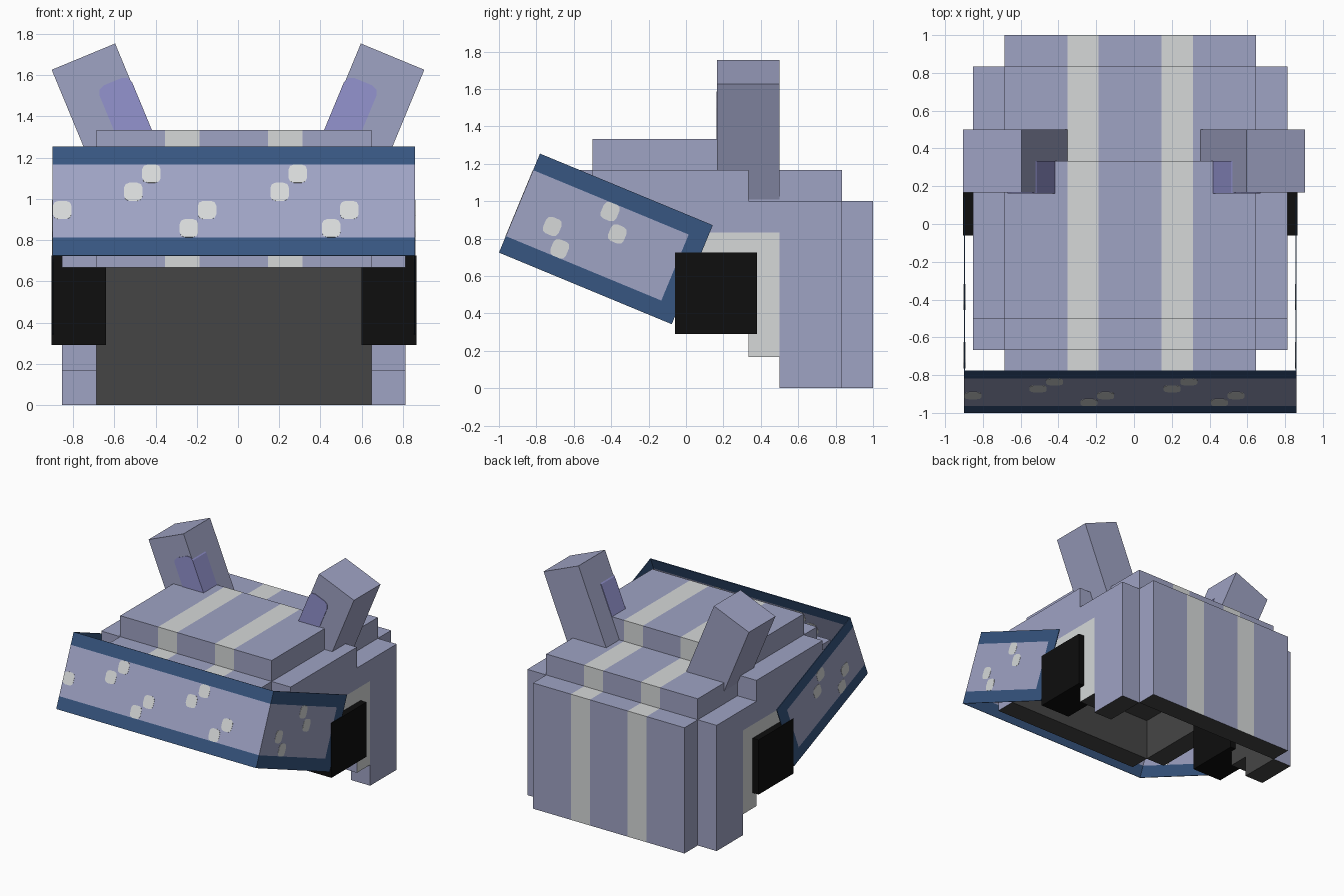
import bpy, bmesh, math
from mathutils import Matrix, Vector

if "Cube" in bpy.data.objects:
    bpy.data.objects.remove(bpy.data.objects["Cube"], do_unlink=True)


def material(name, hex_code):
    def linear(c):
        return c / 12.92 if c <= 0.04045 else ((c + 0.055) / 1.055) ** 2.4
    rgb = [linear(int(hex_code[i:i + 2], 16) / 255) for i in (0, 2, 4)]
    m = bpy.data.materials.new(name)
    m.use_nodes = True
    m.diffuse_color = (*rgb, 1)
    m.node_tree.nodes["Principled BSDF"].inputs["Base Color"].default_value = (*rgb, 1)
    return m


LILAC = material("lilac", "9fa3c4")
PALE = material("pale grey", "d6d9d9")
DARK = material("dark lining", "454545")
BLUE = material("navy blue", "375681")
BLACK = material("black", "0e0e0e")
VIOLET = material("violet", "9393cf")

U = 1 / 6                                    # grid step of the blocky style
MID = Matrix.Translation((-0.02, 0, 0))      # the hood sits slightly off centre


def box(name, lo, hi, mats, rule=None, cuts=(), matrix=MID, chamfer=0, chamfer_axis=0):
    """Box between two corners, cut at (axis, value) planes, coloured by rule."""
    lo, hi = Vector(lo), Vector(hi)
    bm = bmesh.new()
    bmesh.ops.create_cube(bm, size=1)
    for v in bm.verts:
        v.co = (lo + hi) / 2 + v.co * (hi - lo)
    if chamfer:
        edges = [e for e in bm.edges
                 if abs((e.verts[0].co - e.verts[1].co).normalized()[chamfer_axis]) > 0.9]
        bmesh.ops.bevel(bm, geom=edges, offset=chamfer, segments=2, profile=0.5,
                        affect='EDGES')
    for axis, value in cuts:
        point, normal = Vector(), Vector()
        point[axis], normal[axis] = value, 1
        bmesh.ops.bisect_plane(bm, geom=bm.verts[:] + bm.edges[:] + bm.faces[:],
                               plane_co=point, plane_no=normal)
    bm.normal_update()
    if rule:
        for f in bm.faces:
            f.material_index = rule(f.calc_center_median(), f.normal)
    bm.transform(matrix)
    mesh = bpy.data.meshes.new(name)
    bm.to_mesh(mesh)
    bm.free()
    for m in mats:
        mesh.materials.append(m)
    obj = bpy.data.objects.new(name, mesh)
    bpy.context.collection.objects.link(obj)
    return obj


# Hood centre panels: two pale stripes, dark lining below and inside
def striped(name, y0, y1, z0, z1, inside=0):
    def rule(c, n):
        if n.z < -0.5 or n.y * inside > 0.5:
            return 2
        return 1 if U < abs(c.x) < 2 * U and abs(n.x) < 0.5 else 0
    box(name, (-4 * U, y0, z0), (4 * U, y1, z1), [LILAC, PALE, DARK], rule,
        [(0, s * k * U) for s in (-1, 1) for k in (1, 2)])


striped("hood_front", -5 * U, -4 * U, 4 * U, 6 * U, inside=1)
striped("hood_back", 5 * U, 6 * U, 0, 6 * U, inside=-1)
striped("hood_top", -4 * U, 5 * U, 6 * U, 7 * U)
striped("hood_crest", -3 * U, 2 * U, 7 * U, 8 * U)

# Hood side walls: (name, y range, z range, pale outer face), in grid steps
WALLS = [("rear_wall", 3, 5, 0, 6, False),
         ("cheek_patch", 2, 3, 1, 5, True),
         ("temple_patch", 0, 2, 4, 5, True),
         ("temple_wall", 0, 3, 5, 6, False),
         ("brow_wall", -4, 0, 4, 6, False),
         ("shoulder_ridge", -3, 2, 6, 7, False)]

for side, s in (("left", 1), ("right", -1)):
    for name, y0, y1, z0, z1, pale in WALLS:
        def wall_rule(c, n, s=s, pale=pale):
            if n.z < -0.5 or n.x * s < -0.5:
                return 2
            return 1 if pale and n.x * s > 0.5 else 0
        x0, x1 = sorted((s * 4 * U, s * 5 * U))
        box(side + "_" + name, (x0, y0 * U, z0 * U), (x1, y1 * U, z1 * U),
            [LILAC, PALE, DARK], wall_rule)

    # Strap block joining the visor to the hood
    x0, x1 = sorted((s * 0.62, s * 0.885))
    box(side + "_strap_block", (x0, -0.06, 0.29), (x1, 0.38, 0.725), [BLACK])

    # Leaning ear, with a violet patch on its inner front corner
    lean = Matrix.Translation((s * 0.75, 0, 1.69)) @ Matrix.Rotation(
        s * math.radians(22.5), 4, 'Y')
    box(side + "_ear", (-U, U, -4 * U), (U, 3 * U, 0), [LILAC], matrix=lean)
    x0, x1 = sorted((-s * (U + 0.004), 0))
    box(side + "_ear_patch", (x0, U - 0.004, -0.55), (x1, 2 * U, -U), [VIOLET],
        matrix=lean, chamfer=0.04, chamfer_axis=1)

# Visor band, tilted down towards the back
TILT = Matrix.Translation((-0.02, -1, 0.725)) @ Matrix.Rotation(math.radians(-22.5), 4, 'X')
HALF, HEIGHT, DEPTH, THIN = 0.88, 0.573, 1.0, 0.006
ROW = HEIGHT / 6


def visor_rule(c, n):
    framed = c.z < ROW or c.z > HEIGHT - ROW or c.y > DEPTH - 0.1
    return 1 if framed else 0


RIMS = [(2, ROW), (2, HEIGHT - ROW)]
box("visor_front", (-HALF, 0, 0), (HALF, THIN, HEIGHT), [LILAC, BLUE], visor_rule,
    RIMS, TILT)
for side, s in (("left", 1), ("right", -1)):
    x0, x1 = sorted((s * HALF, s * (HALF - THIN)))
    box("visor_" + side, (x0, 0, 0), (x1, DEPTH, HEIGHT), [LILAC, BLUE], visor_rule,
        RIMS + [(1, DEPTH - 0.1)], TILT)


# Rounded pale spots, showing on both faces of the thin visor
def spot(name, along, row, axis, across):
    centre = Vector((along, across, 0)) if axis == 1 else Vector((across, along, 0))
    centre.z = (row + 0.5) * ROW
    half = Vector((0.045, 0.045, ROW / 2))
    half[axis] = THIN / 2 + 0.0015
    box(name, centre - half, centre + half, [PALE], matrix=TILT,
        chamfer=0.026, chamfer_axis=axis)


for x, row in ((-0.4, 4), (0.31, 4), (-0.13, 2), (0.56, 2)):
    spot("front_spot_upper", x, row, 1, THIN / 2)
    spot("front_spot_lower", x - 0.088, row - 1, 1, THIN / 2)
spot("front_spot_edge", -0.833, 2, 1, THIN / 2)
for s in (1, -1):
    for y, row in ((0.21, 2), (0.465, 4)):
        spot("side_spot_upper", y, row, 0, s * (HALF - THIN / 2))
        spot("side_spot_lower", y + 0.082, row - 1, 0, s * (HALF - THIN / 2))
